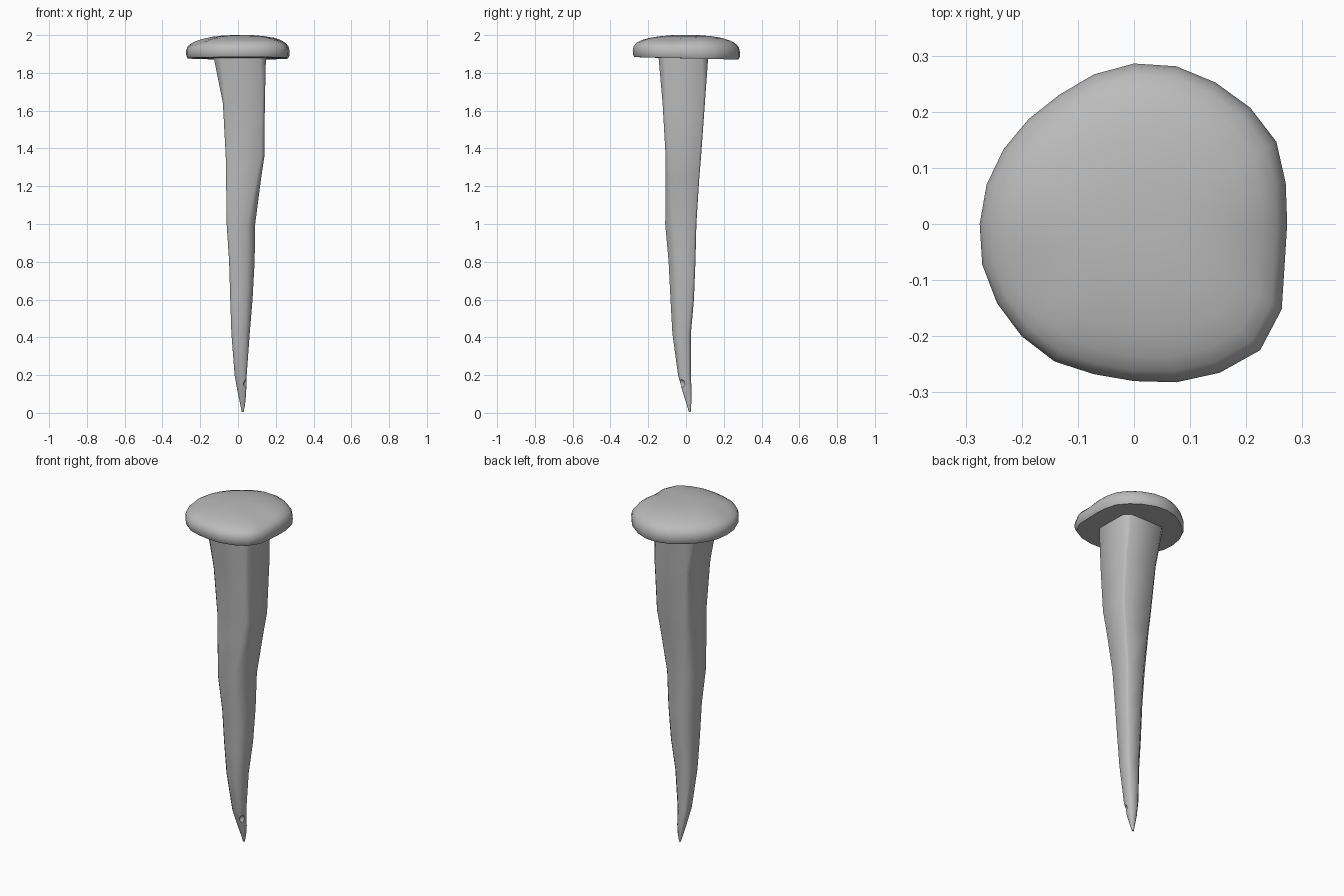
import bpy, bmesh, math

cube = bpy.data.objects.get("Cube")
if cube:
    bpy.data.objects.remove(cube, do_unlink=True)

iron = bpy.data.materials.new("worn grey iron")
iron.use_nodes = True
iron.diffuse_color = (0.5, 0.5, 0.5, 1)
iron.node_tree.nodes["Principled BSDF"].inputs["Base Color"].default_value = (0.5, 0.5, 0.5, 1)


def smooth(obj, degrees):
    bpy.ops.object.select_all(action="DESELECT")
    obj.select_set(True)
    bpy.context.view_layer.objects.active = obj
    bpy.ops.object.shade_smooth_by_angle(angle=math.radians(degrees))


def loft(name, rings):
    """Skin a stack of equal-sized rings, bottom to top, capping both ends."""
    bm = bmesh.new()
    loops = [[bm.verts.new(p) for p in ring] for ring in rings]
    n = len(loops[0])
    for low, high in zip(loops, loops[1:]):
        for i in range(n):
            j = (i + 1) % n
            bm.faces.new((low[i], low[j], high[j], high[i]))
    bm.faces.new(loops[0][::-1])
    bm.faces.new(loops[-1])
    bmesh.ops.recalc_face_normals(bm, faces=bm.faces)
    mesh = bpy.data.meshes.new(name)
    bm.to_mesh(mesh)
    bm.free()
    mesh.materials.append(iron)
    obj = bpy.data.objects.new(name, mesh)
    bpy.context.collection.objects.link(obj)
    return obj


# Shank: hand-forged square bar, each section a box with two pairs of chamfers
def section(z, x0, x1, y0, y1, a, b):
    return [(x0 + a, y0, z), (x1 - b, y0, z), (x1, y0 + b, z), (x1, y1 - a, z),
            (x1 - a, y1, z), (x0 + b, y1, z), (x0, y1 - b, z), (x0, y0 + a, z)]


# height, left, right, front, back, sharp-corner chamfer, blunt-corner chamfer
sections = [
    (0.005, .02, .03, .015, .025, .003, .003),
    (0.05, .011, .038, .002, .028, .006, .006),
    (0.10, 0, .043, -.014, .03, .01, .008),
    (0.20, -.018, .046, -.042, .026, .014, .012),
    (0.42, -.035, .062, -.072, .026, .015, .025),
    (0.60, -.041, .077, -.082, .042, .012, .034),
    (0.80, -.047, .088, -.092, .05, .012, .038),
    (1.00, -.06, .091, -.11, .055, .01, .04),
    (1.24, -.063, .122, -.108, .07, .008, .026),
    (1.36, -.065, .14, -.108, .08, .01, .018),
    (1.64, -.08, .142, -.124, .10, .012, .016),
    (1.89, -.13, .148, -.146, .118, .035, .034),
]
shank = loft("shank", [section(*s) for s in sections])

# Small chip near the point
bpy.ops.mesh.primitive_ico_sphere_add(subdivisions=2, radius=0.024, location=(0.052, -0.027, 0.155))
chip = bpy.context.object
chip.name = "chip_cutter"
chip.hide_render = True
chip.data.materials.append(iron)
cut = shank.modifiers.new("chip", "BOOLEAN")
cut.operation = "DIFFERENCE"
cut.solver = "EXACT"
cut.object = chip
bpy.context.view_layer.objects.active = shank
bpy.ops.object.modifier_apply(modifier=cut.name)
bpy.data.objects.remove(chip, do_unlink=True)
smooth(shank, 50)

# Head: uneven hammered disc, radii at equal angles counted from +x
radii = [.273, .28, .293, .293, .291, .291, .286, .276, .266, .265, .268, .272,
         .275, .28, .282, .283, .283, .277, .28, .292, .306, .318, .304, .278]
# scale of the outline and height, from the flat underside to the dome
profile = [(.3, 1.877), (.97, 1.877), (.995, 1.89), (1, 1.915), (.98, 1.938), (.93, 1.955),
           (.84, 1.97), (.7, 1.983), (.5, 1.993), (.28, 1.999), (.08, 2.0)]
dents = [(.25, -.08), (-.22, -.1)]


def head_point(i, scale, z):
    angle = math.tau * i / len(radii)
    x = radii[i] * scale * math.cos(angle)
    y = radii[i] * scale * math.sin(angle)
    lift = max(0, z - 1.9) / 0.1
    for dx, dy in dents:
        z -= 0.016 * lift * math.exp(-((x - dx) ** 2 + (y - dy) ** 2) / 0.004)
    # rim rides higher on the left and dips towards the back
    z += 0.03 * x * scale * lift - 0.025 * y * scale * (1 - lift)
    return x, y, min(z, 2.0)


head = loft("head", [[head_point(i, s, z) for i in range(len(radii))] for s, z in profile])
smooth(head, 42)
